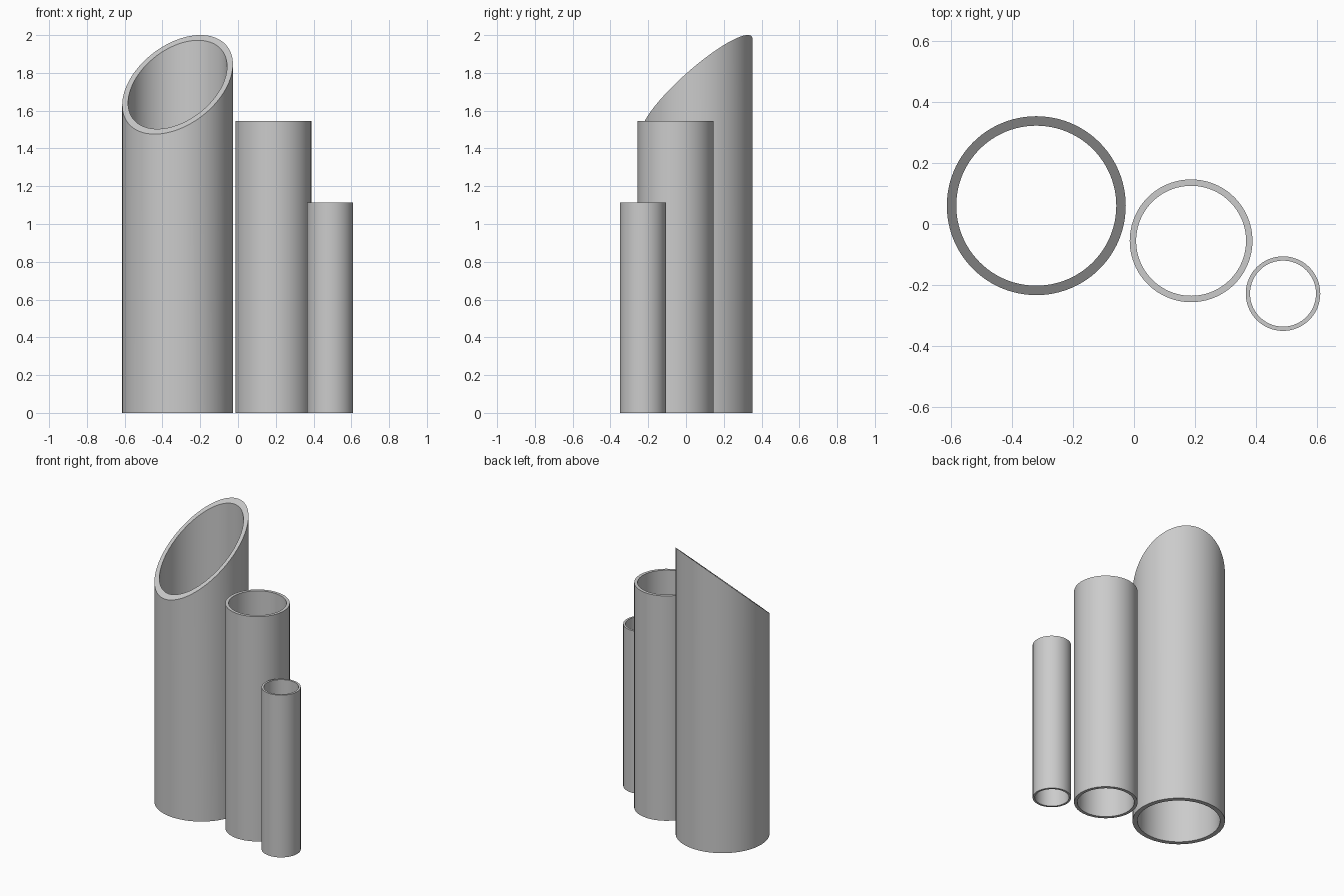
import bpy
import bmesh
from math import cos, sin, tau

cube = bpy.data.objects.get("Cube")
if cube:
    bpy.data.objects.remove(cube, do_unlink=True)

grey = bpy.data.materials.new("light grey")
grey.use_nodes = True
colour = (0.6, 0.6, 0.6, 1)
grey.diffuse_color = colour
grey.node_tree.nodes["Principled BSDF"].inputs["Base Color"].default_value = colour

SIDES = 96


def tube(name, centre, outer, inner, height, slope=(0, 0)):
    """Open pipe standing on the ground, its top cut along a sloping plane."""
    bm = bmesh.new()

    def ring(radius, top):
        verts = []
        for i in range(SIDES):
            x, y = radius * cos(tau * i / SIDES), radius * sin(tau * i / SIDES)
            z = height + slope[0] * x + slope[1] * y if top else 0
            verts.append(bm.verts.new((x, y, z)))
        return verts

    # Outer wall, top rim, inner wall and bottom rim in one closed loop
    rings = [ring(outer, False), ring(outer, True), ring(inner, True), ring(inner, False)]
    for k, a in enumerate(rings):
        b = rings[(k + 1) % len(rings)]
        for i in range(SIDES):
            j = (i + 1) % SIDES
            bm.faces.new((a[i], a[j], b[j], b[i]))
    bmesh.ops.recalc_face_normals(bm, faces=bm.faces[:])
    mesh = bpy.data.meshes.new(name)
    bm.to_mesh(mesh)
    bm.free()
    mesh.materials.append(grey)
    obj = bpy.data.objects.new(name, mesh)
    obj.location = (*centre, 0)
    bpy.context.collection.objects.link(obj)
    bpy.ops.object.select_all(action="DESELECT")
    obj.select_set(True)
    bpy.context.view_layer.objects.active = obj
    bpy.ops.object.shade_smooth_by_angle(angle=0.5)


# Three pipes in a row, tallest one cut at a slant
tube("large_slanted_tube", (-0.32, 0.06), 0.293, 0.262, 1.738, (0.37, 0.815))
tube("medium_tube", (0.187, -0.055), 0.201, 0.18, 1.545)
tube("small_tube", (0.488, -0.228), 0.122, 0.108, 1.115)
